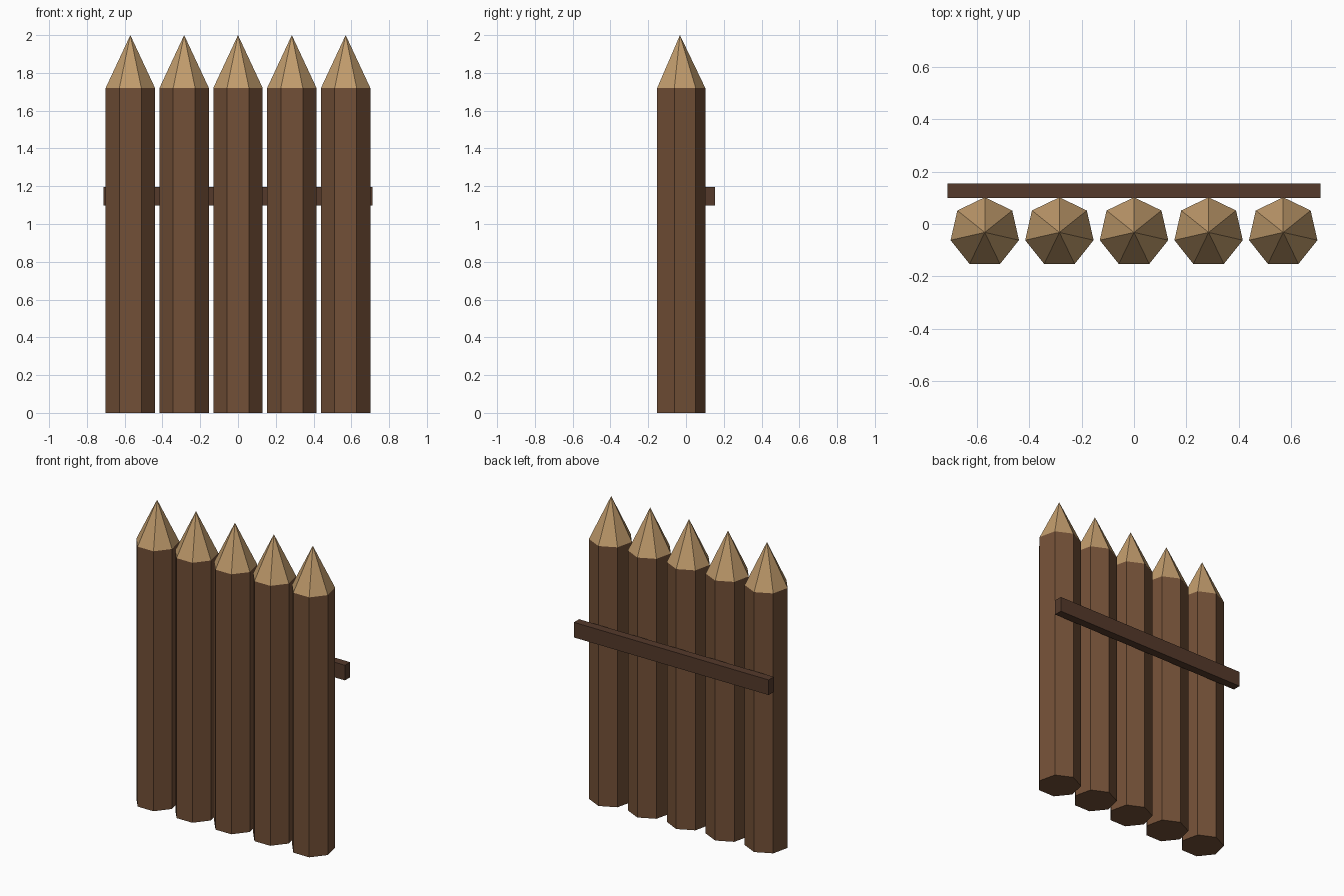
import bpy, bmesh, math

if "Cube" in bpy.data.objects:
    bpy.data.objects.remove(bpy.data.objects["Cube"])

SIDES, RADIUS, AXIS_Y = 7, 0.134, -0.032
SHOULDER, TIP = 1.72, 2.0


def material(name, rgb):
    m = bpy.data.materials.new(name)
    m.diffuse_color = (*rgb, 1)
    m.use_nodes = True
    m.node_tree.nodes["Principled BSDF"].inputs["Base Color"].default_value = m.diffuse_color
    return m


bark = material("bark", (0.17, 0.08, 0.038))
cut_wood = material("cut_wood", (0.53, 0.33, 0.15))
rail_wood = material("rail_wood", (0.09, 0.042, 0.024))


def make_object(name, bm, materials):
    bmesh.ops.recalc_face_normals(bm, faces=bm.faces)
    mesh = bpy.data.meshes.new(name)
    bm.to_mesh(mesh)
    bm.free()
    for m in materials:
        mesh.materials.append(m)
    obj = bpy.data.objects.new(name, mesh)
    bpy.context.collection.objects.link(obj)
    return obj


# Stake: seven-sided log with one corner towards the back and a sharpened tip
def stake(name, x):
    bm = bmesh.new()
    ring = []
    for i in range(SIDES):
        a = math.pi / 2 + i * math.tau / SIDES
        ring.append(bm.verts.new((RADIUS * math.cos(a), RADIUS * math.sin(a), 0)))
    base = bm.faces.new(ring)
    top = bmesh.ops.extrude_face_region(bm, geom=[base], use_keep_orig=True)["geom"]
    bmesh.ops.translate(bm, vec=(0, 0, SHOULDER),
                        verts=[v for v in top if isinstance(v, bmesh.types.BMVert)])
    cap = next(f for f in top if isinstance(f, bmesh.types.BMFace))
    point = bmesh.ops.poke(bm, faces=[cap])
    point["verts"][0].co.z = TIP
    for f in point["faces"]:
        f.material_index = 1
    make_object(name, bm, [bark, cut_wood]).location = (x, AXIS_Y, 0)


for i in range(5):
    stake(f"stake_{i + 1}", (i - 2) * 0.285)

# Cross rail along the back
bm = bmesh.new()
bmesh.ops.create_cube(bm, size=1)
bmesh.ops.scale(bm, vec=(1.426, 0.054, 0.1), verts=bm.verts)
make_object("cross_rail", bm, [rail_wood]).location = (0, 0.127, 1.147)
